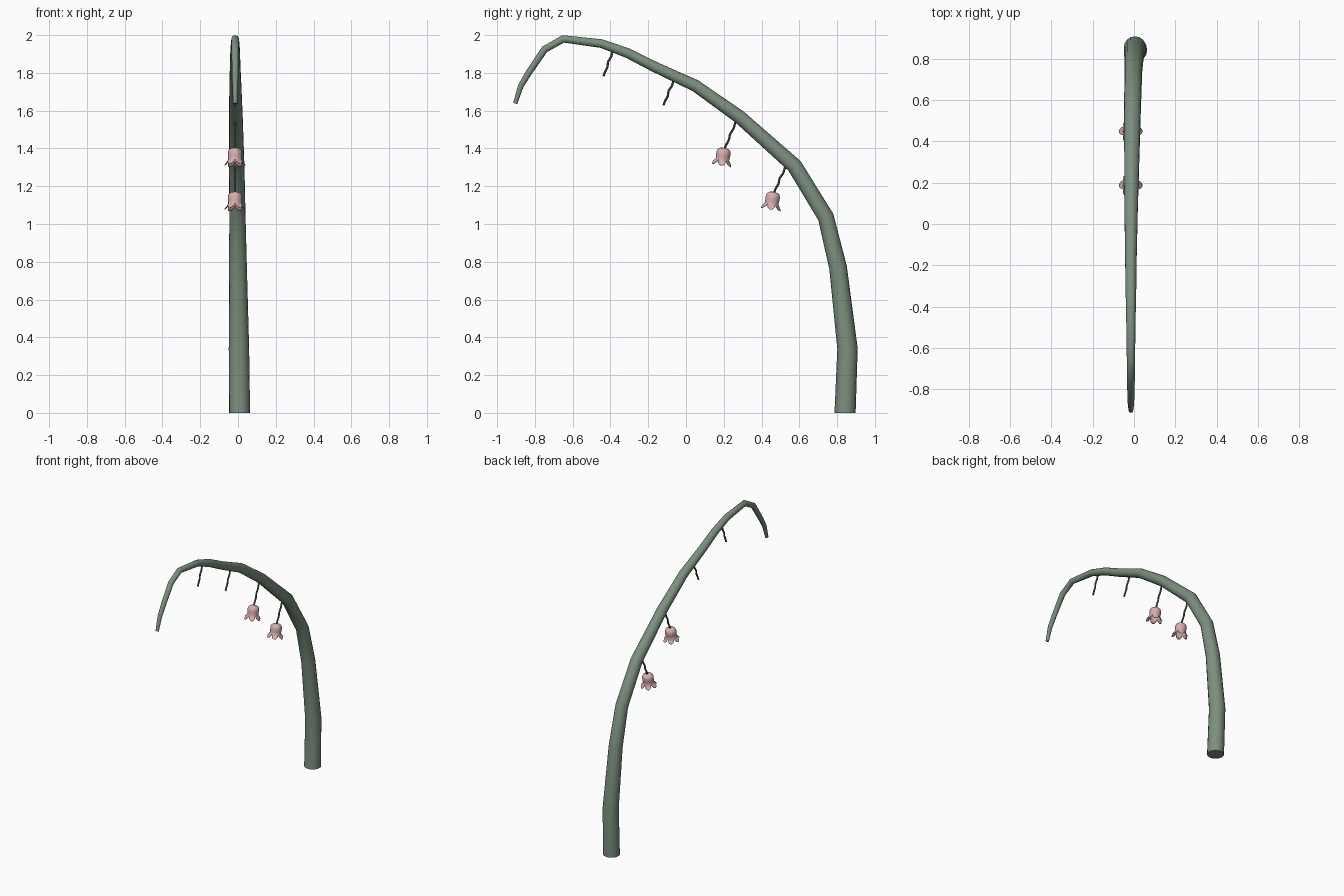
import bpy, bmesh, math
from mathutils import Vector, Matrix

if "Cube" in bpy.data.objects:
    bpy.data.objects.remove(bpy.data.objects["Cube"])


def material(name, rgb):
    m = bpy.data.materials.new(name)
    m.diffuse_color = (*rgb, 1)
    m.use_nodes = True
    m.node_tree.nodes["Principled BSDF"].inputs["Base Color"].default_value = m.diffuse_color
    return m


GREEN = material("stem_green", (0.20, 0.28, 0.21))
DARK = material("stalk_green", (0.10, 0.14, 0.10))
PINK = material("petal_pink", (0.68, 0.42, 0.42))


def finish(name, bm, mat, angle):
    bmesh.ops.recalc_face_normals(bm, faces=bm.faces)
    me = bpy.data.meshes.new(name)
    bm.to_mesh(me)
    bm.free()
    me.materials.append(mat)
    ob = bpy.data.objects.new(name, me)
    bpy.context.collection.objects.link(ob)
    bpy.ops.object.select_all(action='DESELECT')
    ob.select_set(True)
    bpy.context.view_layer.objects.active = ob
    bpy.ops.object.shade_smooth_by_angle(angle=math.radians(angle))
    return ob


def bridge(bm, rings):
    n = len(rings[0])
    for a, b in zip(rings, rings[1:]):
        for i in range(n):
            j = (i + 1) % n
            bm.faces.new((a[i], a[j], b[j], b[i]))


def tube(name, path, sides, mat, flat_start=False):
    """Tapered tube through (x, y, z, radius) points lying near the yz plane."""
    pts = [Vector(p[:3]) for p in path]
    bm = bmesh.new()
    rings = []
    for i, p in enumerate(pts):
        before = (p - pts[i - 1]).normalized() if i else Vector()
        after = (pts[i + 1] - p).normalized() if i < len(pts) - 1 else Vector()
        t = (before + after).normalized()
        if i == 0 and flat_start:
            t = Vector((0, 0, 1))
        side = t.cross(Vector((1, 0, 0))).normalized()
        across = side.cross(t)
        r = path[i][3]
        rings.append([bm.verts.new(p + r * (across * math.cos(a) + side * math.sin(a)))
                      for a in (2 * math.pi * k / sides for k in range(sides))])
    bridge(bm, rings)
    bm.faces.new(rings[0])
    bm.faces.new(rings[-1])
    return finish(name, bm, mat, 40)


# Arching main stem
tube("main_stem", [
    (0.008, 0.842, 0.00, 0.056), (0.005, 0.855, 0.34, 0.054),
    (0.000, 0.805, 0.77, 0.047), (-0.003, 0.740, 1.037, 0.043),
    (-0.007, 0.575, 1.307, 0.041), (-0.011, 0.283, 1.567, 0.036),
    (-0.014, 0.050, 1.732, 0.032), (-0.015, -0.166, 1.832, 0.028),
    (-0.015, -0.310, 1.905, 0.026), (-0.015, -0.447, 1.955, 0.023),
    (-0.015, -0.650, 1.980, 0.020), (-0.015, -0.748, 1.925, 0.019),
    (-0.015, -0.835, 1.797, 0.017), (-0.015, -0.875, 1.730, 0.015),
    (-0.015, -0.904, 1.638, 0.011)], 16, GREEN, True)

# Thin, slightly kinked hanging stalks: (y, z) at the stem and at the tip
stalks = [(0.526, 1.305, 0.464, 1.162), (0.262, 1.540, 0.203, 1.395),
          (-0.065, 1.765, -0.120, 1.628), (-0.388, 1.920, -0.437, 1.782)]
for n, (y0, z0, y1, z1) in enumerate(stalks):
    path = []
    for f, kink in ((0, 0), (0.25, 0.004), (0.45, -0.003), (0.65, 0.004), (0.82, 0.0), (1, 0)):
        path.append((-0.016, y0 + (y1 - y0) * f + kink, z0 + (z1 - z0) * f, 0.006))
    tube(f"flower_stalk_{n + 1}", path, 8, DARK)

# Bell flowers: rounded cup with flared, pointed lobes
CUP = [(0.006, 0.002), (0.022, -0.001), (0.032, -0.008), (0.037, -0.019),
       (0.038, -0.032), (0.037, -0.047), (0.036, -0.058)]
LOBE = [(0.038, -0.067), (0.042, -0.077), (0.048, -0.086), (0.057, -0.092)]
LOBES, SEG = 6, 60


def bell(name, top, tilt):
    bm = bmesh.new()
    rows = []
    for k, (r, z) in enumerate(CUP + LOBE):
        step = max(0, k - len(CUP) + 1) / len(LOBE)
        ring = []
        for i in range(SEG):
            a = 2 * math.pi * i / SEG
            # Lobe height profile: full at the tip, near zero in the notch
            w = abs(math.cos(LOBES * a / 2)) ** 0.7
            rr, zz = r, z
            if step:
                f = 0.15 + 0.85 * w
                rr = CUP[-1][0] + (r - CUP[-1][0]) * f
                zz = CUP[-1][1] + (z - CUP[-1][1]) * f
            ring.append(bm.verts.new((rr * math.cos(a), rr * math.sin(a), zz)))
        rows.append(ring)
    bridge(bm, rows)
    bm.faces.new(rows[0])
    bm.transform(Matrix.Translation(top) @ Matrix.Rotation(tilt, 4, 'X'))
    ob = finish(name, bm, PINK, 50)
    sol = ob.modifiers.new("thickness", 'SOLIDIFY')
    sol.thickness = 0.002


for n, (_, _, y, z) in enumerate(stalks[:2]):
    bell(f"bell_flower_{n + 1}", Vector((-0.016, y, z + 0.006)), math.radians(-10))
